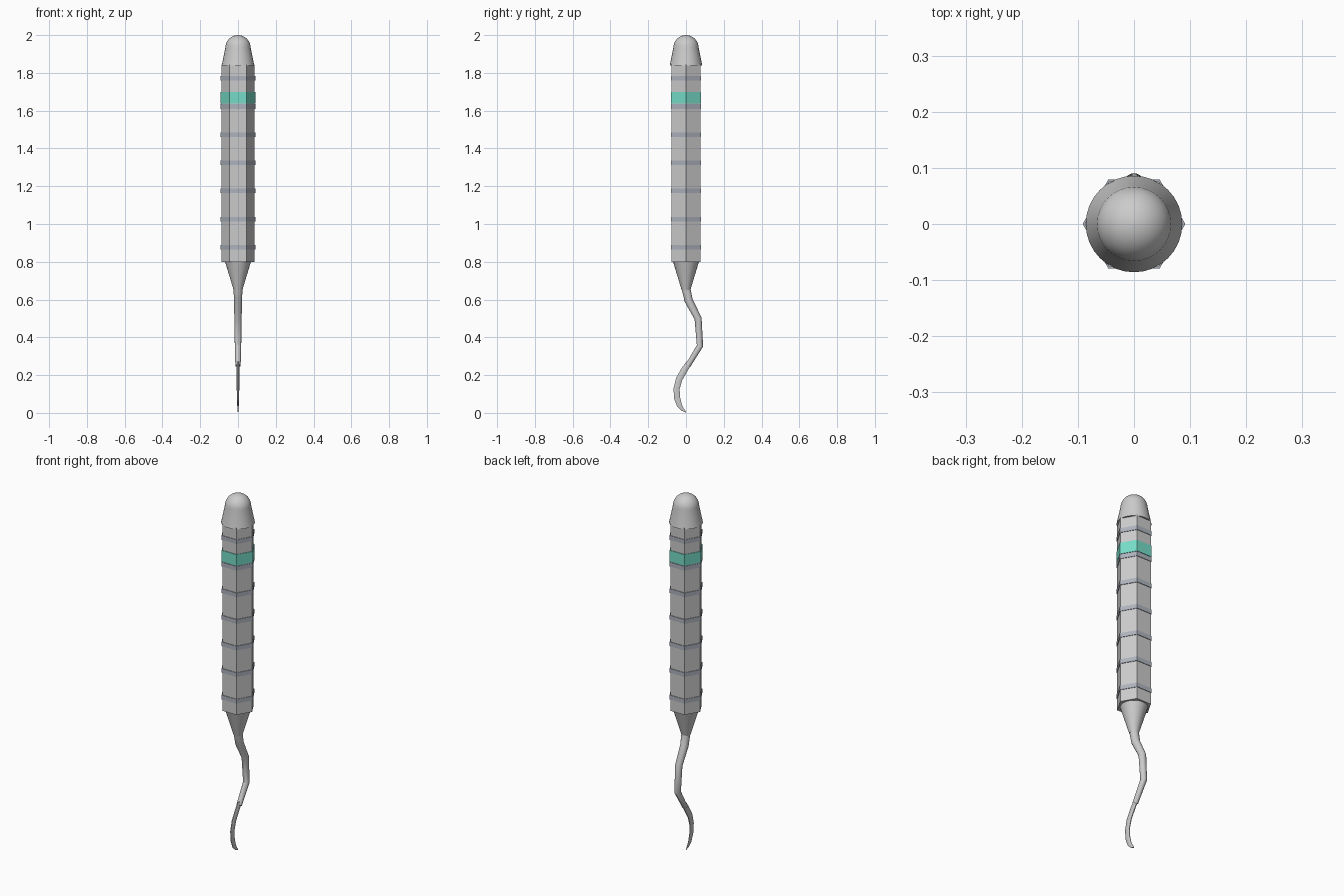
import bpy, bmesh, math
from mathutils import Vector

if "Cube" in bpy.data.objects:
    bpy.data.objects.remove(bpy.data.objects["Cube"])


def make_object(name, bm, smooth=True, mat=None):
    bmesh.ops.recalc_face_normals(bm, faces=bm.faces)
    me = bpy.data.meshes.new(name)
    bm.to_mesh(me)
    bm.free()
    ob = bpy.data.objects.new(name, me)
    bpy.context.collection.objects.link(ob)
    if mat:
        me.materials.append(mat)
    if smooth:
        bpy.ops.object.select_all(action='DESELECT')
        ob.select_set(True)
        bpy.context.view_layer.objects.active = ob
        bpy.ops.object.shade_smooth_by_angle(angle=math.radians(30))
    return ob


def material(name, color):
    m = bpy.data.materials.new(name)
    m.diffuse_color = (*color, 1)
    m.use_nodes = True
    m.node_tree.nodes["Principled BSDF"].inputs["Base Color"].default_value = m.diffuse_color
    return m


def sweep(name, stations, sides, smooth=True, mat=None):
    """Skin rings along the YZ plane; station = (y, z, x half width, in-plane half width)."""
    bm = bmesh.new()
    pts = [Vector((0, s[0], s[1])) for s in stations]
    rings = []
    for i, s in enumerate(stations):
        d = (pts[min(i + 1, len(pts) - 1)] - pts[max(i - 1, 0)]).normalized()
        side = Vector((0, -d.z, d.y))
        rings.append([bm.verts.new(pts[i] + Vector((s[2] * math.cos(a), 0, 0)) + side * s[3] * math.sin(a))
                      for a in (2 * math.pi * k / sides for k in range(sides))])
    for r, q in zip(rings, rings[1:]):
        for k in range(sides):
            n = (k + 1) % sides
            bm.faces.new((r[k], r[n], q[n], q[k]))
    bm.faces.new(rings[0])
    bm.faces.new(rings[-1])
    return make_object(name, bm, smooth, mat)


def prism(name, z0, z1, r, mat=None):
    return sweep(name, [(0, z0, r, r), (0, z1, r, r)], 6, False, mat)


band_grey = material("band_grey", (0.42, 0.45, 0.51))
green = material("marker_green", (0.18, 0.72, 0.58))

# Hexagonal handle with grip bands and coloured marker
prism("handle", 0.80, 1.845, 0.088)
for i in range(7):
    z = 0.877 + i * 0.149
    prism(f"grip_band_{i + 1}", z - 0.012, z + 0.012, 0.0915, band_grey)
prism("marker_band", 1.637, 1.70, 0.0915, green)

# Rounded end cap: tapered skirt, then dome
R, zc = 0.067, 1.933
cap = [(0, 1.84, 0.086, 0.086), (0, zc, R, R)]
for i in range(1, 9):
    a = math.radians(88) * i / 8
    cap.append((0, zc + R * math.sin(a), R * math.cos(a), R * math.cos(a)))
sweep("end_cap", cap, 32)

# Cone leading from the handle to the shank
sweep("neck_cone", [(0, 0.805, 0.07, 0.07), (0, 0.65, 0.023, 0.023)], 24)

# Bent, slightly tapering shank
sweep("shank", [(0, 0.66, 0.023, 0.023), (0.014, 0.595, 0.022, 0.022),
                (0.064, 0.50, 0.019, 0.019), (0.074, 0.355, 0.017, 0.017),
                (0.010, 0.25, 0.014, 0.014)], 16)

# Thin curved blade ending in a point
sweep("blade", [(0.016, 0.265, 0.009, 0.016), (-0.012, 0.222, 0.008, 0.018),
                (-0.036, 0.18, 0.0075, 0.018), (-0.050, 0.128, 0.007, 0.017),
                (-0.047, 0.078, 0.005, 0.017), (-0.034, 0.038, 0.004, 0.014),
                (-0.018, 0.018, 0.003, 0.009), (0.0, 0.003, 0.001, 0.002)], 10)
